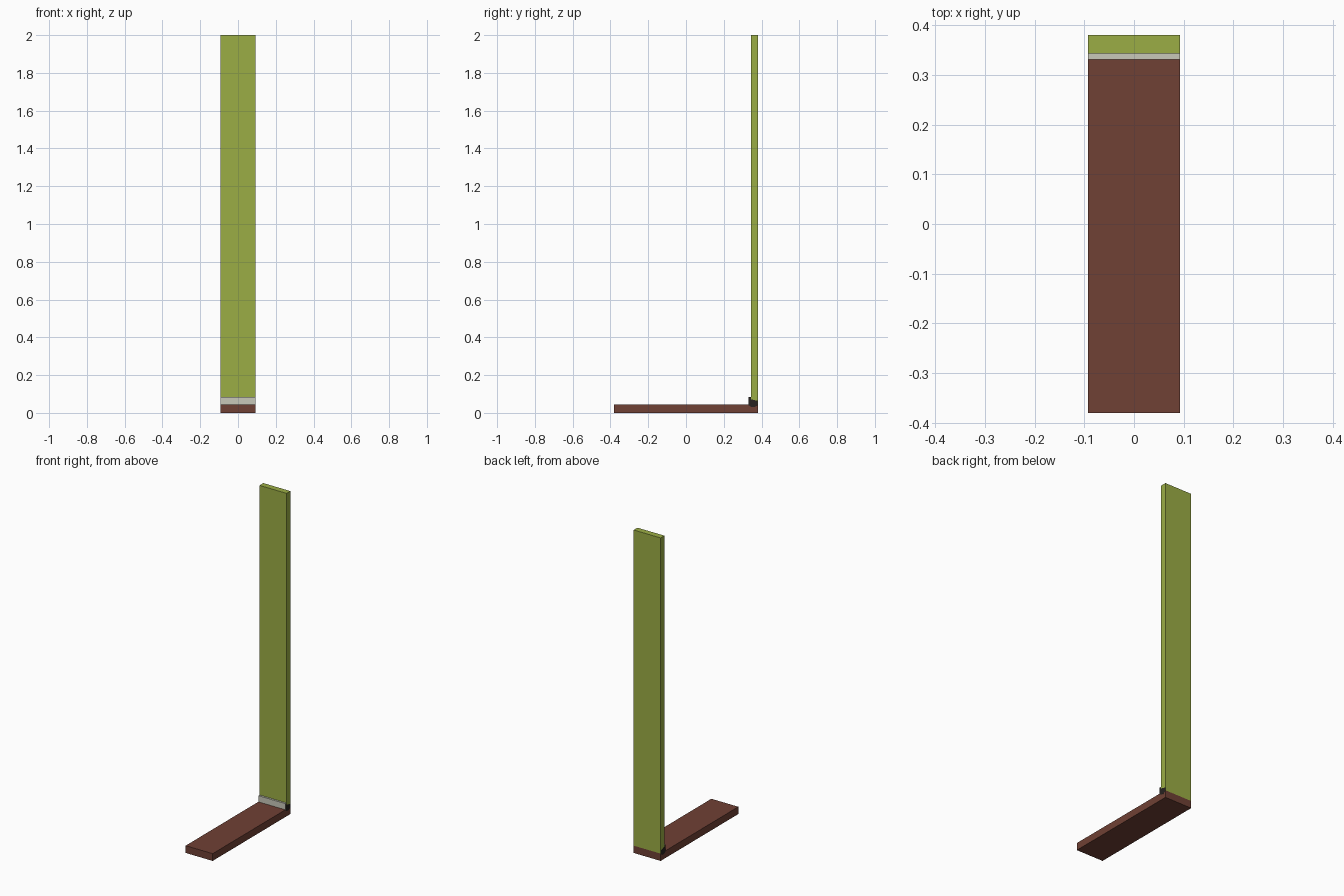
import bpy

if "Cube" in bpy.data.objects:
    bpy.data.objects.remove(bpy.data.objects["Cube"])


def material(name, rgb):
    m = bpy.data.materials.new(name)
    m.diffuse_color = (*rgb, 1)
    m.use_nodes = True
    m.node_tree.nodes["Principled BSDF"].inputs["Base Color"].default_value = m.diffuse_color
    return m


green = material("olive green", (0.33, 0.42, 0.06))
brown = material("red brown", (0.162, 0.052, 0.035))
grey = material("warm light grey", (0.58, 0.58, 0.49))
black = material("dark end", (0.02, 0.016, 0.014))
W = 0.0925  # half width of the strip


def extrude_x(name, profile, x0, x1, mat):
    """Prism from a (y, z) profile running along x."""
    n = len(profile)
    verts = [(x, y, z) for x in (x0, x1) for y, z in profile]
    faces = [tuple(range(n))[::-1], tuple(range(n, 2 * n))]
    faces += [(i, (i + 1) % n, n + (i + 1) % n, n + i) for i in range(n)]
    me = bpy.data.meshes.new(name)
    me.from_pydata(verts, [], faces)
    me.materials.append(mat)
    ob = bpy.data.objects.new(name, me)
    bpy.context.collection.objects.link(ob)
    return ob


def rect(y0, y1, z0, z1):
    return [(y0, z0), (y1, z0), (y1, z1), (y0, z1)]


# Floor board and the sill under the wall
extrude_x("floor_board", rect(-0.38, 0.331, 0, 0.045), -W, W, brown)
extrude_x("wall_sill", rect(0.331, 0.38, 0, 0.045), -W, W, brown)

# Upright wall panel
extrude_x("wall_panel", rect(0.343, 0.38, 0.045, 2.0), -W, W, green)

# Skirting strip in the corner
extrude_x("skirting_strip", rect(0.331, 0.343, 0.045, 0.083), -W, W, grey)

# Dark profile showing at both ends of the joint
joint = [(0.331, 0.04), (0.345, 0.032), (0.36, 0.03), (0.379, 0.04),
         (0.379, 0.064), (0.343, 0.072), (0.343, 0.083), (0.331, 0.083)]
for side, x in (("left", -W - 0.0005), ("right", W - 0.0005)):
    extrude_x("joint_end_" + side, joint, x, x + 0.001, black)
